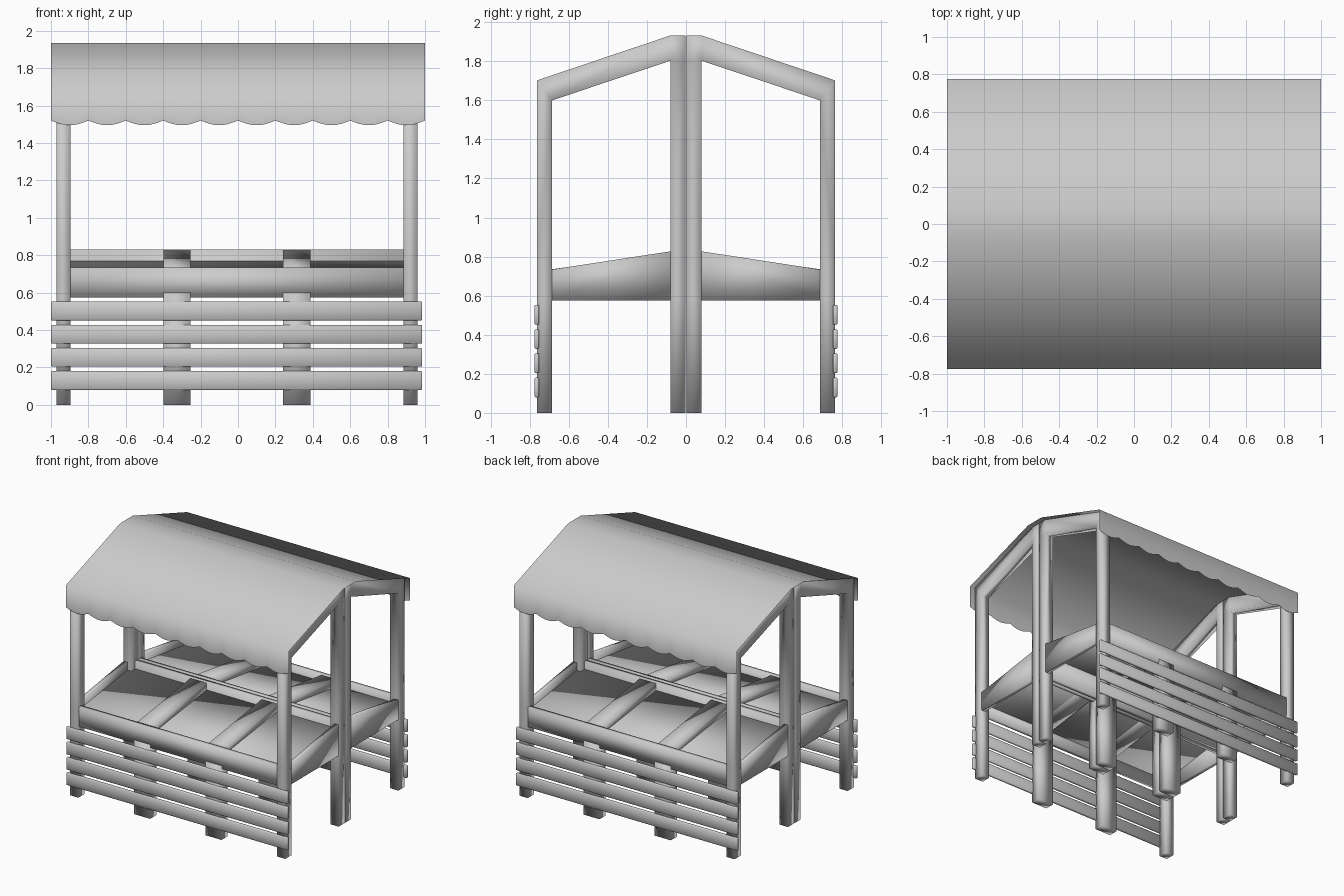
import bpy, bmesh, math

cube = bpy.data.objects.get("Cube")
if cube:
    bpy.data.objects.remove(cube, do_unlink=True)

grey = bpy.data.materials.new("plain_grey")
grey.use_nodes = True
colour = (0.6, 0.6, 0.6, 1)
grey.diffuse_color = colour
grey.node_tree.nodes["Principled BSDF"].inputs["Base Color"].default_value = colour

CX = -0.006           # frame centre
POST_X, MID_X = 0.9275, 0.32
POST_W, MID_W = 0.075, 0.145
BOARD = 0.035         # board thickness


def finish(name, bm, bevel=0.0):
    mesh = bpy.data.meshes.new(name)
    bm.to_mesh(mesh)
    bm.free()
    mesh.materials.append(grey)
    mesh.polygons.foreach_set("use_smooth", [True] * len(mesh.polygons))
    obj = bpy.data.objects.new(name, mesh)
    bpy.context.collection.objects.link(obj)
    if bevel:
        mod = obj.modifiers.new("soft_edges", "BEVEL")
        mod.width = bevel
        mod.segments = 1
    return obj


def prism(name, x, width, outlines, side, bevel=0.0):
    """Extrude joined (y, z) outlines along x; side flips them front to back."""
    bm = bmesh.new()
    for outline in outlines:
        bm.faces.new([bm.verts.new((x - width / 2, y * side, z)) for y, z in outline])
    bmesh.ops.remove_doubles(bm, verts=bm.verts, dist=0.0005)
    ext = bmesh.ops.extrude_face_region(bm, geom=bm.faces[:])
    moved = [v for v in ext["geom"] if isinstance(v, bmesh.types.BMVert)]
    bmesh.ops.translate(bm, verts=moved, vec=(width, 0, 0))
    bmesh.ops.recalc_face_normals(bm, faces=bm.faces)
    return finish(name, bm, bevel)


def rect(y0, y1, z0, z1):
    return [(y0, z0), (y1, z0), (y1, z1), (y0, z1)]


def column(y0, y1, levels):
    """Stack of quads for a post; levels holds the (outer, inner) heights."""
    return [[(y0, a[0]), (y1, a[1]), (y1, b[1]), (y0, b[0])]
            for a, b in zip(levels, levels[1:])]


# Gable outline: corner post, centre post and rafter share their joints
corner = column(-0.764, -0.685, [(0, 0), (0.575, 0.575), (0.733, 0.733), (1.702, 1.6)])
centre = column(-0.08, -0.002, [(0, 0), (0.575, 0.575), (0.828, 0.828), (1.803, 1.803), (1.932, 1.932)])
rafter = [(-0.685, 1.6), (-0.08, 1.803), (-0.08, 1.932), (-0.764, 1.702)]

# Two identical stalls stand back to back
for side, label in ((1, "front"), (-1, "back")):
    for sx, end in ((-1, "right"), (1, "left")):
        prism(f"{label}_{end}_gable_frame", CX + sx * POST_X, POST_W,
              corner + centre + [rafter], side)
        prism(f"{label}_{end}_side_board", CX + sx * (POST_X + (POST_W - BOARD) / 2 - 0.001), BOARD,
              [[(-0.7, 0.575), (-0.06, 0.575), (-0.06, 0.83), (-0.7, 0.732)]], side)

    # Middle legs and the bin dividers above them
    for sx in (-1, 1):
        x = CX + sx * MID_X
        prism(label + "_middle_leg", x, MID_W, [rect(-0.763, -0.685, 0, 0.6)], side)
        prism(label + "_inner_leg", x, MID_W, [rect(-0.08, -0.002, 0, 0.6)], side)
        prism(label + "_bin_divider", x, MID_W,
              [[(-0.74, 0.655), (-0.02, 0.755), (-0.02, 0.828), (-0.74, 0.728)]], side)

    # Counter boards and sloping bin floor
    span = 2 * POST_X
    prism(label + "_counter_board", CX, span, [rect(-0.76, -0.76 + BOARD, 0.575, 0.735)], side)
    prism(label + "_spine_board", CX, span, [rect(-0.005 - BOARD, -0.005, 0.575, 0.83)], side)
    prism(label + "_bin_floor", CX, span,
          [[(-0.74, 0.665), (-0.02, 0.76), (-0.02, 0.772), (-0.74, 0.677)]], side)

    # Horizontal slats
    for i in range(4):
        z = 0.08 + i * 0.124
        prism(label + "_slat", -0.0075, 1.985, [rect(-0.775, -0.753, z, z + 0.1)], side, 0.004)

# Canopy: one thin sheet with scalloped valances
SCALLOPS, STEPS = 10, 8
bm = bmesh.new()
rows = []
for i in range(SCALLOPS * STEPS + 1):
    x = -1 + 2 * i / (SCALLOPS * STEPS)
    hem = 1.52 - 0.025 * abs(math.sin(math.pi * i / STEPS))
    half = [(-0.775, hem), (-0.775, 1.7), (-0.08, 1.936)]
    profile = half + [(-y, z) for y, z in reversed(half)]
    rows.append([bm.verts.new((x, y, z)) for y, z in profile])
for a, b in zip(rows, rows[1:]):
    for j in range(len(a) - 1):
        bm.faces.new((a[j], b[j], b[j + 1], a[j + 1]))
finish("canopy", bm)
